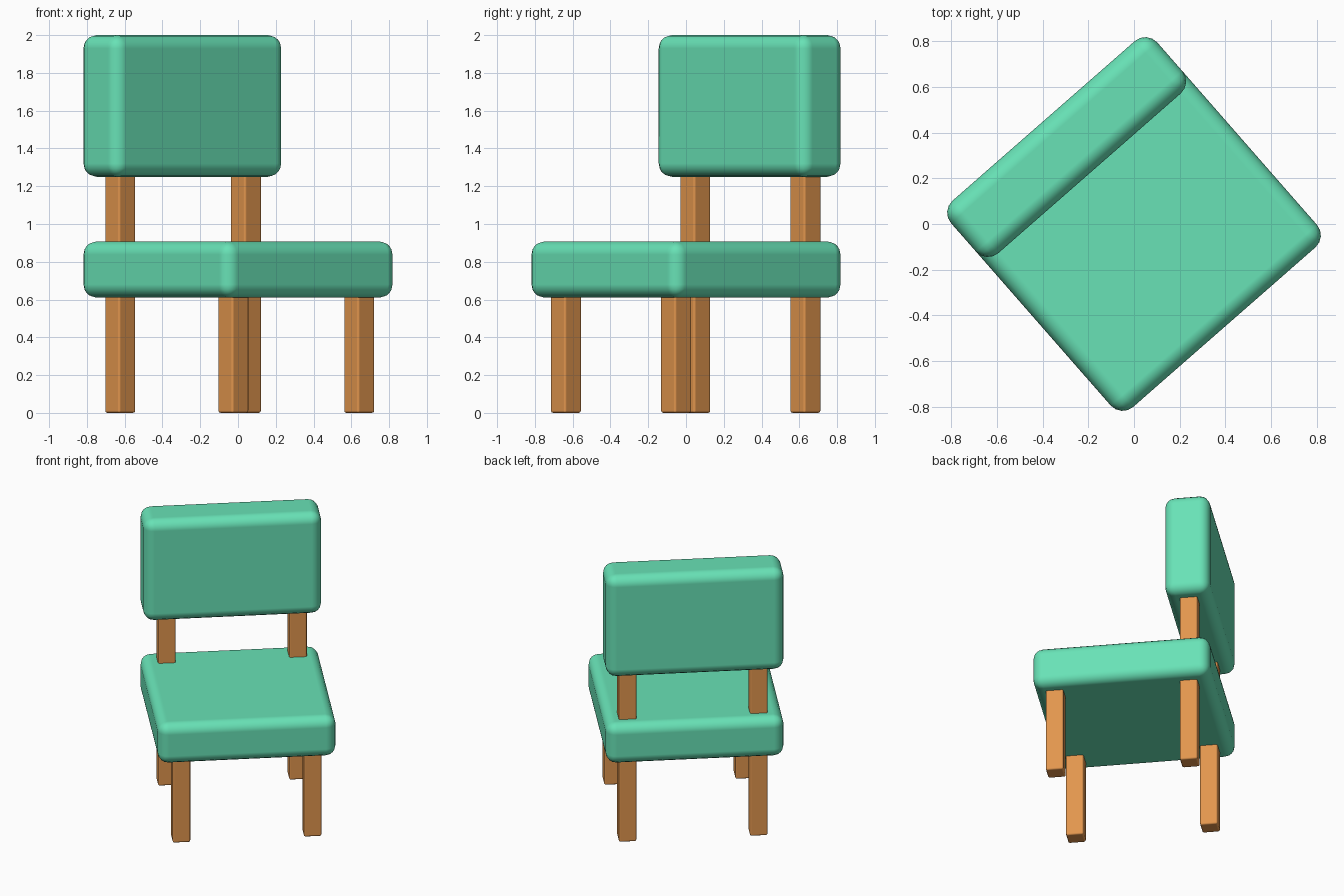
import bpy
import math
from mathutils import Matrix, Vector

if "Cube" in bpy.data.objects:
    bpy.data.objects.remove(bpy.data.objects["Cube"])

TURN = Matrix.Rotation(math.radians(41.2), 4, 'Z')   # whole chair is turned on its base


def material(name, rgb):
    m = bpy.data.materials.new(name)
    m.diffuse_color = (*rgb, 1.0)
    m.use_nodes = True
    m.node_tree.nodes["Principled BSDF"].inputs["Base Color"].default_value = m.diffuse_color
    return m


green = material("green_upholstery", (0.138, 0.76, 0.468))
wood = material("warm_wood", (0.76, 0.305, 0.076))


def rounded_box(name, lo, hi, radius, segments, mat):
    """Box between two corners in chair space, with rounded edges."""
    lo, hi = Vector(lo), Vector(hi)
    bpy.ops.mesh.primitive_cube_add(size=1)
    ob = bpy.context.object
    ob.name = name
    ob.data.transform(Matrix.Diagonal((*(hi - lo), 1.0)))
    ob.location = TURN @ ((lo + hi) / 2)
    ob.rotation_euler = TURN.to_euler()
    ob.data.materials.append(mat)
    ob.data.shade_smooth()
    bevel = ob.modifiers.new("rounding", 'BEVEL')
    bevel.width = radius
    bevel.segments = segments
    bevel.limit_method = 'NONE'
    bevel.harden_normals = True
    return ob


# Cushions
rounded_box("seat", (-0.6, -0.6, 0.61), (0.6, 0.6, 0.908), 0.07, 4, green)
rounded_box("backrest", (-0.6, 0.295, 1.25), (0.6, 0.6, 2.0), 0.07, 4, green)

# Legs: front pair stops in the seat, back pair runs up into the backrest
H = 0.0595
for side, x in (("left", -0.437), ("right", 0.448)):
    for end, y, top in (("front", -0.462, 0.7), ("back", 0.448, 1.4)):
        rounded_box(f"{end}_{side}_leg", (x - H, y - H, 0), (x + H, y + H, top),
                    0.012, 3, wood)
